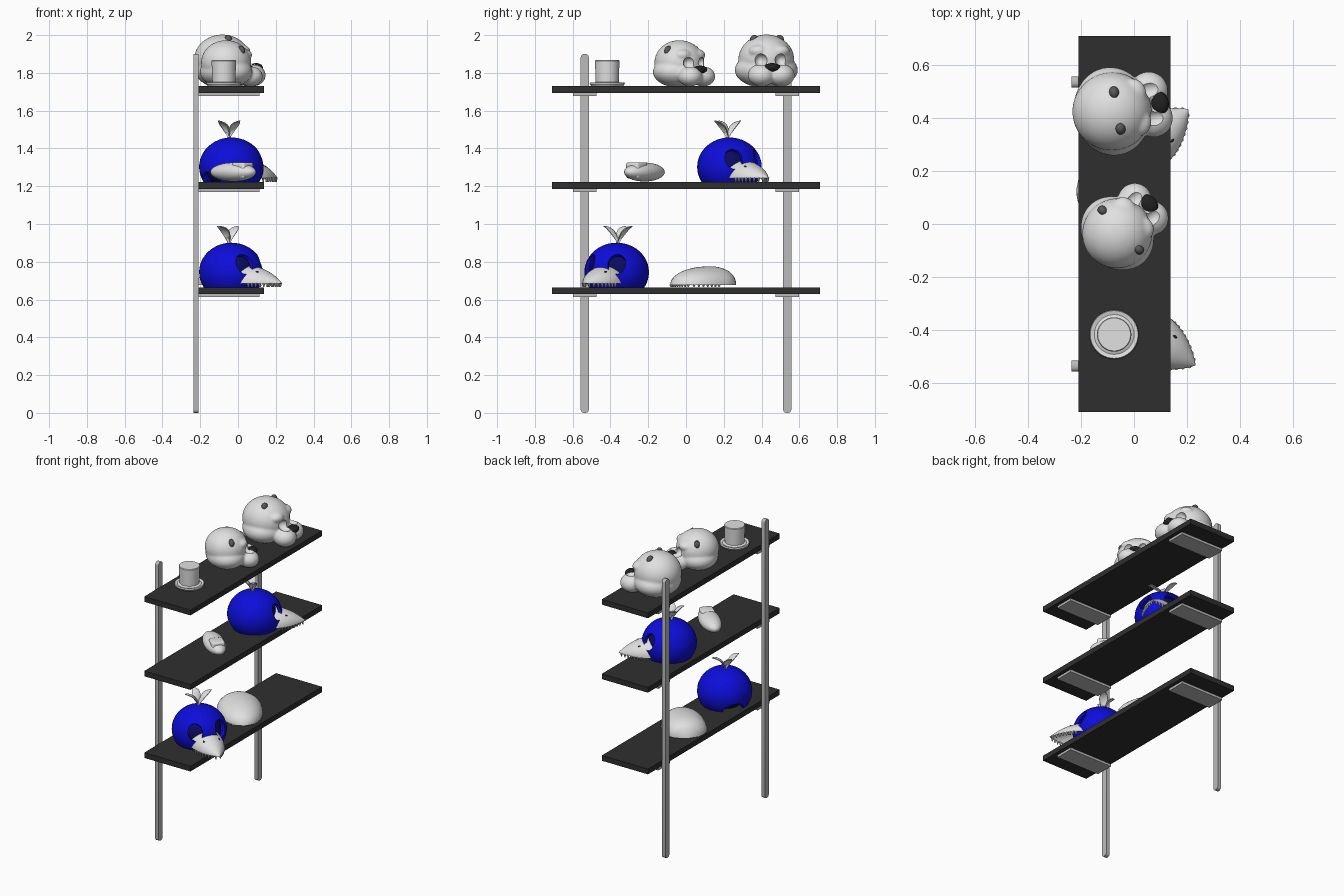
import bpy, bmesh, math
from mathutils import Matrix, Vector

if "Cube" in bpy.data.objects:
    bpy.data.objects.remove(bpy.data.objects["Cube"])


def material(name, col):
    m = bpy.data.materials.new(name)
    m.use_nodes = True
    m.diffuse_color = (*col, 1)
    m.node_tree.nodes["Principled BSDF"].inputs["Base Color"].default_value = (*col, 1)
    return m


WHITE = material("off white", (0.75, 0.75, 0.75))
STEEL = material("steel grey", (0.5, 0.5, 0.5))
BOARD = material("charcoal", (0.028, 0.028, 0.028))
BLACK = material("black", (0.015, 0.015, 0.015))
BLUE = material("bright blue", (0.004, 0.004, 0.7))
NAVY = material("navy", (0.003, 0.003, 0.12))
HOLE = material("dark grey", (0.1, 0.1, 0.1))


def frame(x, y, z, deg=0):
    return Matrix.Translation((x, y, z)) @ Matrix.Rotation(math.radians(deg), 4, 'Z')


def ball(bm, M, c, r):
    S = Matrix.Diagonal((*r, 1))
    bmesh.ops.create_uvsphere(bm, u_segments=36, v_segments=24, radius=1,
                              matrix=M @ Matrix.Translation(c) @ S)


def box(bm, M, c, size):
    bmesh.ops.create_cube(bm, size=1, matrix=M @ Matrix.Translation(c) @ Matrix.Diagonal((*size, 1)))


def cut_floor(bm, z):
    bmesh.ops.bisect_plane(bm, geom=bm.verts[:] + bm.edges[:] + bm.faces[:],
                           plane_co=(0, 0, z), plane_no=(0, 0, -1), clear_outer=True)


def finish(name, bm, mat, angle=35):
    me = bpy.data.meshes.new(name)
    bm.to_mesh(me)
    bm.free()
    ob = bpy.data.objects.new(name, me)
    bpy.context.collection.objects.link(ob)
    me.materials.append(mat)
    shade(ob, angle)
    return ob


def shade(ob, angle):
    bpy.ops.object.select_all(action='DESELECT')
    ob.select_set(True)
    bpy.context.view_layer.objects.active = ob
    bpy.ops.object.shade_smooth_by_angle(angle=math.radians(angle))


def bake(ob, angle=35):
    dg = bpy.context.evaluated_depsgraph_get()
    me = bpy.data.meshes.new_from_object(ob.evaluated_get(dg))
    ob.modifiers.clear()
    ob.data = me
    shade(ob, angle)


def carve(ob, cutter_bm):
    cutter = finish("cutter", cutter_bm, ob.data.materials[0])
    cutter.hide_render = True
    mod = ob.modifiers.new("holes", 'BOOLEAN')
    mod.object, mod.solver = cutter, 'EXACT'
    bake(ob)
    bpy.data.objects.remove(cutter)


# Rack: posts, boards and brackets
SHELVES = {"top": 1.73, "middle": 1.222, "bottom": 0.665}
I = Matrix.Identity(4)
for side, y in (("right", -0.536), ("left", 0.536)):
    bm = bmesh.new()
    box(bm, I, (-0.222, y, 0.95), (0.026, 0.043, 1.9))
    ends = [e for e in bm.edges if abs(e.verts[0].co.x - e.verts[1].co.x) > 0.01]
    bmesh.ops.bevel(bm, geom=ends, offset=0.018, segments=4, affect='EDGES', profile=0.5)
    finish(side + "_post", bm, STEEL)
for level, top in SHELVES.items():
    bm = bmesh.new()
    box(bm, I, (-0.036, 0, top - 0.018), (0.348, 1.42, 0.036))
    finish(level + "_shelf", bm, BOARD)
    bm = bmesh.new()
    for y in (-0.536, 0.536):
        box(bm, I, (-0.048, y, top - 0.044), (0.324, 0.125, 0.016))
    finish(level + "_brackets", bm, STEEL)


# Rounded animal heads with muzzle, nose, eye sockets and ear holes
def animal_head(name, M, ear_y, ear_z):
    bm = bmesh.new()
    ball(bm, M, (0, 0, 0.14), (0.15, 0.148, 0.133))
    ball(bm, M, (0.0, 0, 0.085), (0.145, 0.168, 0.095))
    for s in (-1, 1):
        ball(bm, M, (0.15, s * 0.052, 0.058), (0.073, 0.073, 0.06))
        ball(bm, M, (0.09, s * 0.055, 0.185), (0.05, 0.055, 0.035))
    cut_floor(bm, SHELVES["top"])
    bmesh.ops.holes_fill(bm, edges=[e for e in bm.edges if e.is_boundary])
    ob = finish(name, bm, WHITE)
    mod = ob.modifiers.new("merge", 'REMESH')
    mod.mode, mod.voxel_size = 'VOXEL', 0.007
    mod = ob.modifiers.new("soften", 'SMOOTH')
    mod.iterations, mod.factor = 6, 0.5
    bake(ob)
    cut, plug, nose = bmesh.new(), bmesh.new(), bmesh.new()
    for s in (-1, 1):
        ball(cut, M, (0.155, s * 0.056, 0.138), (0.05, 0.035, 0.036))
        ball(cut, M, (0.02, s * ear_y, ear_z), (0.018, 0.022, 0.03))
        ball(plug, M, (0.02, s * ear_y * 0.97, ear_z - 0.012), (0.02, 0.024, 0.028))
    carve(ob, cut)
    finish(name + "_ear_holes", plug, HOLE)
    ball(nose, M, (0.182, 0, 0.098), (0.035, 0.044, 0.024))
    finish(name + "_nose", nose, BLACK)


animal_head("large_head", frame(-0.083, 0.425, SHELVES["top"], 10), 0.07, 0.255)
animal_head("small_head", frame(-0.063, -0.035, SHELVES["top"], 43) @ Matrix.Scale(0.89, 4), 0.115, 0.222)


# Beak shell: arched sections that taper along local x, with teeth on the rim
def beak(name, M, x0, x1, width, height, lift, shape, teeth):
    bm = bmesh.new()
    n, m = 20, 18

    def point(u, a):
        w, h = shape(u)
        return M @ Vector((x0 + (x1 - x0) * u, width * w * math.cos(a), lift + height * h * math.sin(a)))
    rows = [[bm.verts.new(point(i / n, math.pi * j / m)) for j in range(m + 1)] for i in range(n + 1)]
    for a, b in zip(rows, rows[1:]):
        for j in range(m):
            bm.faces.new((a[j], b[j], b[j + 1], a[j + 1]))
    bmesh.ops.remove_doubles(bm, verts=bm.verts, dist=0.0005)
    bmesh.ops.recalc_face_normals(bm, faces=bm.faces)
    ob = finish(name, bm, WHITE, 60)
    mod = ob.modifiers.new("thickness", 'SOLIDIFY')
    mod.thickness, mod.offset = 0.008, 0
    bake(ob, 60)
    bm = bmesh.new()
    for u in teeth:
        for a in (0, math.pi):
            p = point(u, a) + Vector((0, 0, -lift * 0.4))
            bmesh.ops.create_cone(bm, segments=8, radius1=0.003, radius2=0.008, depth=lift * 1.1,
                                  cap_ends=True, matrix=Matrix.Translation(p))
    finish(name + "_teeth", bm, WHITE)
    return point


# Tuft of three folded leaf feathers
def tuft(name, M):
    bm = bmesh.new()
    for deg, reach in ((90, 0.09), (-90, 0.09), (180, 0.075)):
        R = M @ Matrix.Rotation(math.radians(deg), 4, 'Z')
        rows = []
        for i in range(9):
            t = i / 8
            w = 0.006 + 0.024 * math.sin(math.pi * t ** 1.3) - 0.005 * t
            rows.append([bm.verts.new(R @ Vector((reach * t ** 1.4 - 0.012 * (k == 0), k * w,
                                                  0.1 * math.sin(t * 1.5) - 0.01))) for k in (-1, 0, 1)])
        for a, b in zip(rows, rows[1:]):
            for k in (0, 1):
                bm.faces.new((a[k], b[k], b[k + 1], a[k + 1]))
    ob = finish(name, bm, WHITE, 60)
    ob.modifiers.new("thickness", 'SOLIDIFY').thickness = 0.005
    bake(ob, 60)


# Blue bird heads: open shell over a dark core, beak, nostrils and tuft
def bird_head(name, x, y, z, deg):
    M = frame(x, y, z, deg)
    bm = bmesh.new()
    ball(bm, M, (0, 0, 0.08), (0.171, 0.171, 0.156))
    cut_floor(bm, z)
    ob = finish(name, bm, BLUE)
    mod = ob.modifiers.new("thickness", 'SOLIDIFY')
    mod.thickness, mod.offset = 0.02, -1
    bake(ob)
    cut, core, holes = bmesh.new(), bmesh.new(), bmesh.new()
    for s in (-1, 1):
        ball(cut, M, (0.13, s * 0.082, 0.122), (0.06, 0.044, 0.055))
    ball(cut, M, (-0.16, 0, -0.005), (0.07, 0.075, 0.06))
    carve(ob, cut)
    ball(core, M, (0, 0, 0.08), (0.135, 0.135, 0.12))
    cut_floor(core, z)
    finish(name + "_core", core, NAVY)
    point = beak(name + "_beak", M, 0.1, 0.312, 0.1, 0.092, 0.02,
                 lambda u: (1 - u ** 2.2, 1 - u ** 1.9), [0.3 + 0.09 * i for i in range(8)])
    for a in (0.3, 0.7):
        ball(holes, Matrix.Translation(point(0.42, math.pi * a)) @ Matrix.Rotation(math.radians(deg), 4, 'Z'),
             (0, 0, 0), (0.011, 0.006, 0.007))
    finish(name + "_nostrils", holes, BLACK)
    tuft(name + "_tuft", M @ Matrix.Translation((-0.015, 0, 0.235)))


bird_head("middle_bird", -0.035, 0.23, SHELVES["middle"], 40)
bird_head("bottom_bird", -0.035, -0.367, SHELVES["bottom"], -32)

# Loose broad snout on the bottom shelf
def snout_shape(u):
    back = math.sqrt(max(0, 1 - max(0, 1 - u / 0.35) ** 2))
    front = math.sqrt(max(0, 1 - max(0, (u - 0.35) / 0.65) ** 2.2))
    return back * front, back ** 0.7 * (0.35 + 0.65 * front) * front ** 0.4


beak("loose_snout", frame(-0.04, 0.085, SHELVES["bottom"], -48), -0.19, 0.19, 0.137, 0.095, 0.012,
     snout_shape, [0.5 + 0.06 * i for i in range(8)])

# Loose small jaw with a raised block on the middle shelf
J = frame(-0.025, -0.22, SHELVES["middle"], -40)
bm = bmesh.new()
ball(bm, J, (0, 0, 0.053), (0.148, 0.066, 0.05))
finish("loose_jaw", bm, WHITE)
bm = bmesh.new()
box(bm, J, (0.065, 0, 0.062), (0.085, 0.085, 0.085))
bmesh.ops.bevel(bm, geom=bm.edges[:], offset=0.012, segments=3, affect='EDGES', profile=0.5)
finish("loose_jaw_block", bm, WHITE)

# Top hat turned from a profile
bm = bmesh.new()
profile = [(0, 0), (0.085, 0), (0.093, 0.012), (0.09, 0.02), (0.075, 0.016), (0.061, 0.022),
           (0.065, 0.134), (0.062, 0.138), (0, 0.138)]
H = frame(-0.075, -0.417, SHELVES["top"])
pts = [bm.verts.new(H @ Vector((r, 0, z))) for r, z in profile]
edges = [bm.edges.new(p) for p in zip(pts, pts[1:])]
bmesh.ops.spin(bm, geom=pts + edges, cent=H.translation, axis=(0, 0, 1), angle=math.tau, steps=40)
bmesh.ops.remove_doubles(bm, verts=bm.verts, dist=0.0002)
bmesh.ops.recalc_face_normals(bm, faces=bm.faces)
finish("top_hat", bm, WHITE)
